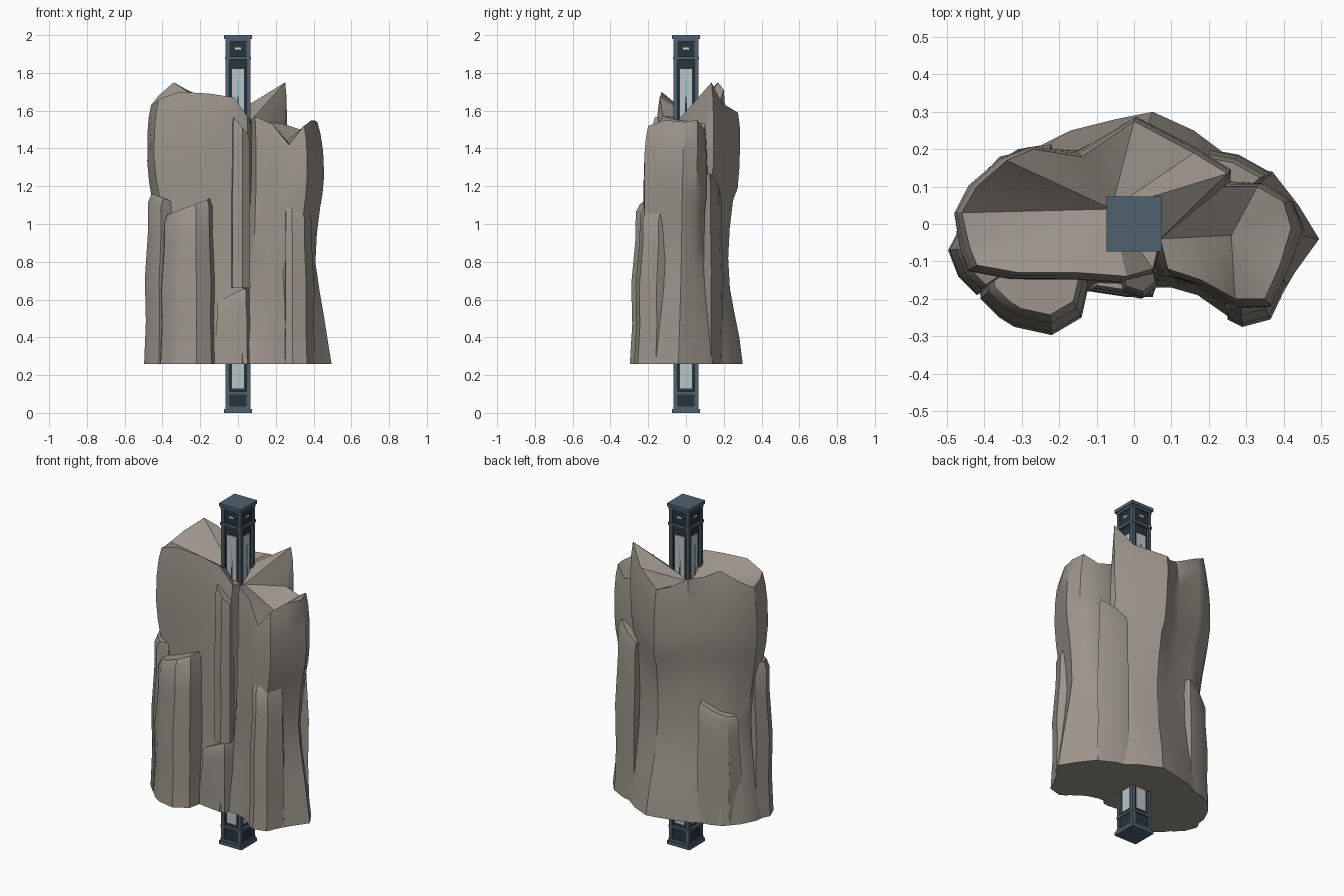
import bpy, bmesh, math
from mathutils import Vector

if "Cube" in bpy.data.objects:
    bpy.data.objects.remove(bpy.data.objects["Cube"])


def material(name, rgb):
    m = bpy.data.materials.new(name)
    m.diffuse_color = (*rgb, 1)
    m.use_nodes = True
    m.node_tree.nodes["Principled BSDF"].inputs["Base Color"].default_value = m.diffuse_color
    return m


ROCK = material("rock", (0.33, 0.30, 0.26))
DARK = material("dark_metal", (0.02, 0.035, 0.045))
STEEL = material("blue_steel", (0.08, 0.12, 0.16))
GLASS = material("pale_glass", (0.50, 0.56, 0.56))
CYAN = material("cyan_glow", (0.1, 0.55, 0.75))
WARM = material("warm_glow", (0.95, 0.7, 0.4))


def finish(name, bm, mat, smooth=None):
    bmesh.ops.recalc_face_normals(bm, faces=bm.faces)
    me = bpy.data.meshes.new(name)
    bm.to_mesh(me)
    bm.free()
    me.materials.append(mat)
    ob = bpy.data.objects.new(name, me)
    bpy.context.collection.objects.link(ob)
    if smooth:
        bpy.ops.object.select_all(action='DESELECT')
        ob.select_set(True)
        bpy.context.view_layer.objects.active = ob
        bpy.ops.object.shade_smooth_by_angle(angle=math.radians(smooth))
    return ob


def boxes(name, mat, items):
    """Axis-aligned boxes given as (centre, size) pairs."""
    bm = bmesh.new()
    for c, s in items:
        vs = bmesh.ops.create_cube(bm, size=1)["verts"]
        for v in vs:
            v.co = Vector([v.co[i] * s[i] + c[i] for i in range(3)])
    return finish(name, bm, mat)


def four_sides(dist, z, width, depth, height, off=0):
    """The same box on each of the four pole faces."""
    out = []
    for s in (-1, 1):
        out.append(((off, s * dist, z), (width, depth, height)))
        out.append(((s * dist, off, z), (depth, width, height)))
    return out


# main rock: columns around the outline (bottom x, y, top x, y, z)
Z0 = 0.26
COLS = [
    (.495, -.04, .42, -.01, 1.54), (.44, .05, .40, .06, 1.55), (.37, .14, .33, .10, 1.50),
    (.27, .16, .24, .10, 1.53), (.24, .19, .25, .135, 1.75), (.16, .25, .16, .19, 1.64),
    (.05, .30, .00, .275, 1.59), (-.05, .28, -.05, .24, 1.60), (-.17, .25, -.14, .18, 1.65),
    (-.27, .20, -.27, .20, 1.71), (-.36, .18, -.34, .17, 1.75), (-.43, .10, -.42, .10, 1.68),
    (-.47, .02, -.46, .03, 1.63), (-.48, -.08, -.44, -.06, 1.64), (-.44, -.15, -.42, -.11, 1.66),
    (-.36, -.18, -.31, -.13, 1.70), (-.20, -.18, -.15, -.13, 1.69), (-.08, -.18, -.02, -.14, 1.67),
    (.02, -.20, .05, -.12, 1.57), (.06, -.17, .07, -.04, 1.55), (.10, -.17, .09, -.12, 1.57),
    (.17, -.19, .18, -.15, 1.53), (.27, -.26, .27, -.20, 1.42), (.36, -.25, .35, -.20, 1.52),
    (.43, -.13, .39, -.11, 1.55)]
# waist and shoulder: height fraction, x scale, back scale, front scale
PROFILE = [(0, 1, 1, 1), (.10, .97, .95, .97), (.20, .94, .87, .94), (.30, .91, .80, .92),
           (.42, .89, .78, .92), (.54, .93, .81, .96), (.65, .98, .87, 1.0), (.70, 1.01, .96, 1.02),
           (.78, 1.04, 1.0, 1.05), (.88, 1.045, 1.03, 1.07), (.95, 1.03, 1.03, 1.05), (1, 1, 1, 1)]

bm = bmesh.new()
rings = []
for t, kx, kb, kf in PROFILE:
    ring = []
    for i, (xb, yb, xt, yt, zt) in enumerate(COLS):
        x, y = xb + (xt - xb) * t, yb + (yt - yb) * t
        wob = 1 + 0.012 * math.sin(i * 2.3 + t * 9) * math.sin(math.pi * t)
        ring.append(bm.verts.new((x * kx * wob, y * (kb if y > 0 else kf) * wob,
                                  Z0 + (zt - Z0) * t)))
    rings.append(ring)
n = len(COLS)
for a, b in zip(rings, rings[1:]):
    for i in range(n):
        j = (i + 1) % n
        bm.faces.new((a[i], a[j], b[j], b[i]))
bm.faces.new(rings[0][::-1])


def fan(loop, centre):
    c = bm.verts.new(centre)
    for p, q in zip(loop, loop[1:] + loop[:1]):
        bm.faces.new((p, q, c))


# hollow broken top: main side, lower right lump, wall between them
top = rings[-1]
fan(top[4:20], (-.06, .04, 1.56))
fan(top[19:] + top[:4], (.26, -.03, 1.44))
bm.faces.new((top[3], top[4], top[19]))
finish("main_rock", bm, ROCK, 32)


def slab(name, outline, z0, z1, shrink, tilt=0.0, centre=(0, 0)):
    """Rock slab leaning against the main rock, narrowing towards its top."""
    bm = bmesh.new()
    prev = None
    cx = sum(p[0] for p in outline) / len(outline)
    for t in (0, .25, .5, .78, .95, 1):
        k = 1 - (1 - shrink) * t - 0.03 * math.sin(t * math.pi * 3)
        k -= 0.10 if t == 1 else 0
        ring = [bm.verts.new((centre[0] + (x - centre[0]) * k, centre[1] + (y - centre[1]) * k,
                              z0 + (z1 - z0 + tilt * (x - cx)) * t)) for x, y in outline]
        if prev:
            for i in range(len(ring)):
                j = (i + 1) % len(ring)
                bm.faces.new((prev[i], prev[j], ring[j], ring[i]))
        else:
            bm.faces.new(ring[::-1])
        prev = ring
    bm.faces.new(prev)
    finish(name, bm, ROCK, 32)


# leaning slabs on the front, the sides and the back
slab("front_left_slab", [(-.42, -.10), (-.41, -.20), (-.36, -.25), (-.32, -.275), (-.22, -.297),
                         (-.14, -.25), (-.12, -.16), (-.2, -.10)],
     Z0, 1.09, .88, .3, (-.24, -.05))
slab("left_edge_slab", [(-.36, -.02), (-.46, .0), (-.497, -.07), (-.47, -.14), (-.42, -.19),
                        (-.36, -.15)], Z0, 1.14, .9, -.3, (-.3, -.05))
slab("front_right_slab", [(.24, -.12), (.25, -.255), (.29, -.275), (.365, -.255), (.41, -.16),
                          (.36, -.08)], Z0, 1.08, .86, -.2, (.27, -.06))
slab("front_fin", [(-.04, -.13), (-.03, -.18), (.025, -.198), (.065, -.165), (.05, -.10)],
     .66, 1.52, .92, -1, (.02, -.1))
slab("front_low_slab", [(-.12, -.1), (-.12, -.18), (-.02, -.195), (.05, -.195), (.08, -.1)],
     Z0, .63, .9, .4, (-.02, -.1))
slab("back_right_slab", [(.2, .1), (.31, .08), (.37, .135), (.28, .185), (.2, .2)],
     Z0, 1.22, .9, .5, (.2, .08))
slab("back_left_slab", [(-.3, .08), (-.2, .12), (-.22, .215), (-.31, .20), (-.39, .15), (-.42, .08)],
     Z0, .92, .9, .4, (-.25, .1))

# lamp pole: core, end plates, collars and corner posts
boxes("pole_core", DARK, [((0, 0, 1), (.104, .104, 1.92))])
boxes("end_plates", STEEL, [((0, 0, z), (.146, .146, .02)) for z in (.01, 1.99)])
boxes("end_blocks", DARK, [((0, 0, .06), (.12, .12, .08)), ((0, 0, 1.93), (.118, .118, .10))])
boxes("collars", STEEL, [((0, 0, z), (w, w, h)) for z, w, h in
                         ((.027, .134, .014), (.105, .134, .014), (1.88, .136, .016),
                          (1.973, .134, .014))])
boxes("corner_posts", STEEL, [((sx * .055, sy * .055, 1), (.02, .02, 1.96))
                              for sx in (-1, 1) for sy in (-1, 1)])

# light panels with a dark slit and glow strip on every face
boxes("light_panels", GLASS, four_sides(.053, .975, .062, .008, 1.69))
boxes("panel_slits", DARK, four_sides(.0575, .975, .008, .003, 1.40))
boxes("glow_strips", CYAN, four_sides(.059, 1.70, .004, .002, .12))
boxes("head_lamps", WARM, four_sides(.0595, 1.93, .03, .004, .01))
